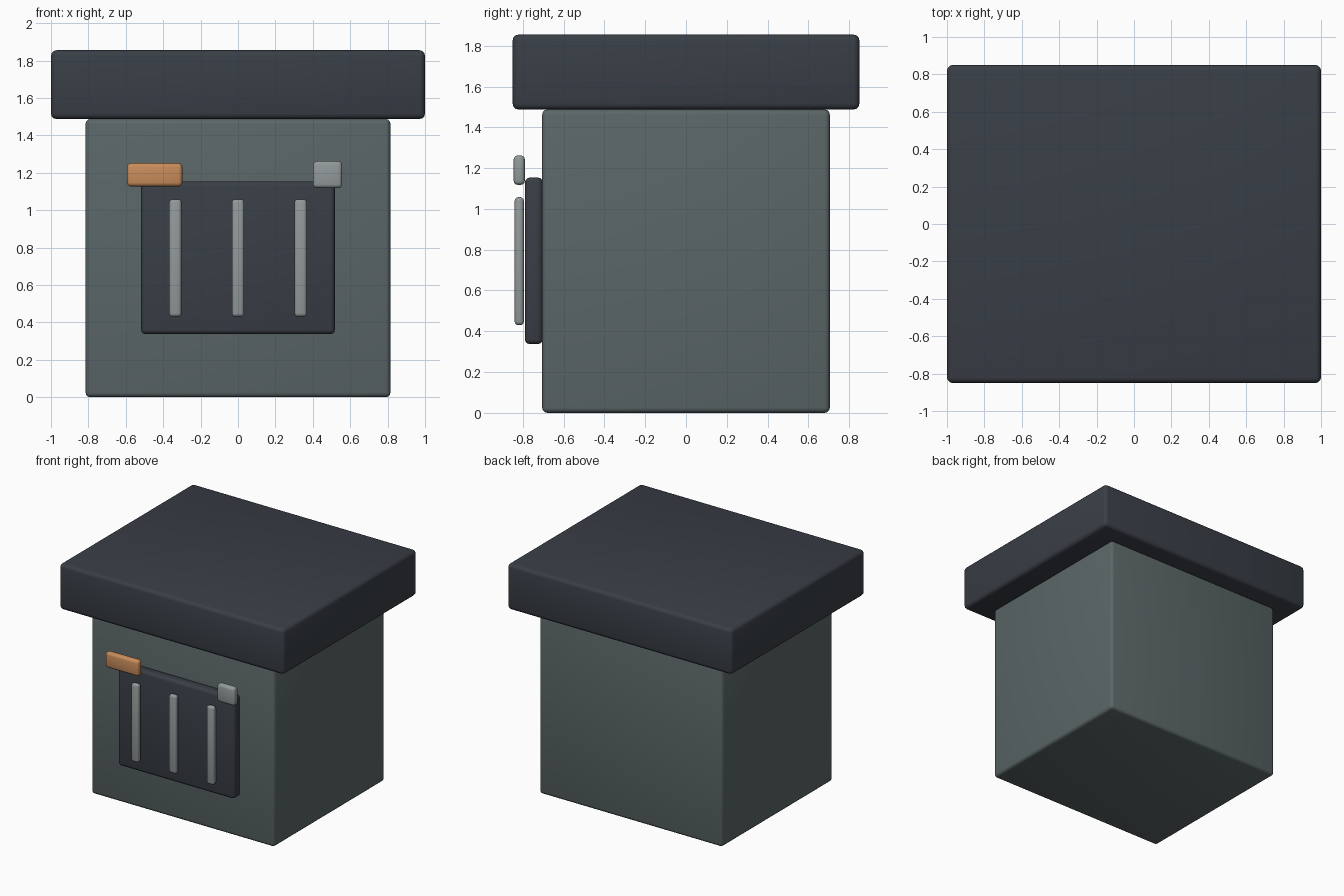
import bpy

if "Cube" in bpy.data.objects:
    bpy.data.objects.remove(bpy.data.objects["Cube"])


def lin(h):
    c = [int(h[i:i + 2], 16) / 255 for i in (0, 2, 4)]
    return [v / 12.92 if v <= 0.04045 else ((v + 0.055) / 1.055) ** 2.4 for v in c] + [1]


def material(name, h):
    m = bpy.data.materials.new(name)
    m.diffuse_color = lin(h)
    m.use_nodes = True
    m.node_tree.nodes["Principled BSDF"].inputs["Base Color"].default_value = m.diffuse_color
    return m


stone = material("grey_green", "5B6667")
dark = material("charcoal", "393E46")
steel = material("light_grey", "939A9B")
copper = material("copper_orange", "C98D5C")


def box(name, x, y, z, mat, bevel):
    """Rounded box from (min, max) ranges."""
    r = (x, y, z)
    bpy.ops.mesh.primitive_cube_add(size=1, location=[(a + b) / 2 for a, b in r])
    o = bpy.context.object
    o.name = name
    o.scale = [b - a for a, b in r]
    bpy.ops.object.transform_apply(location=False, rotation=False, scale=True)
    o.data.materials.append(mat)
    m = o.modifiers.new("bevel", "BEVEL")
    m.width = bevel
    m.segments = 3
    bpy.ops.object.modifier_apply(modifier="bevel")
    bpy.ops.object.shade_smooth_by_angle()
    return o


# Main block and overhanging lid
box("body", (-0.815, 0.815), (-0.705, 0.705), (0, 1.487), stone, 0.025)
box("lid", (-1, 1), (-0.85, 0.85), (1.487, 1.855), dark, 0.03)

# Front panel with three upright bars
box("front_panel", (-0.518, 0.518), (-0.79, -0.702), (0.337, 1.154), dark, 0.025)
for i, x in enumerate((-0.335, 0, 0.335)):
    box(f"vent_bar_{i + 1}", (x - 0.033, x + 0.033), (-0.84, -0.795), (0.43, 1.058), steel, 0.018)

# Name-plate style tab and small latch
box("orange_tab", (-0.593, -0.298), (-0.845, -0.79), (1.127, 1.251), copper, 0.02)
box("latch", (0.401, 0.557), (-0.845, -0.79), (1.118, 1.262), steel, 0.02)
